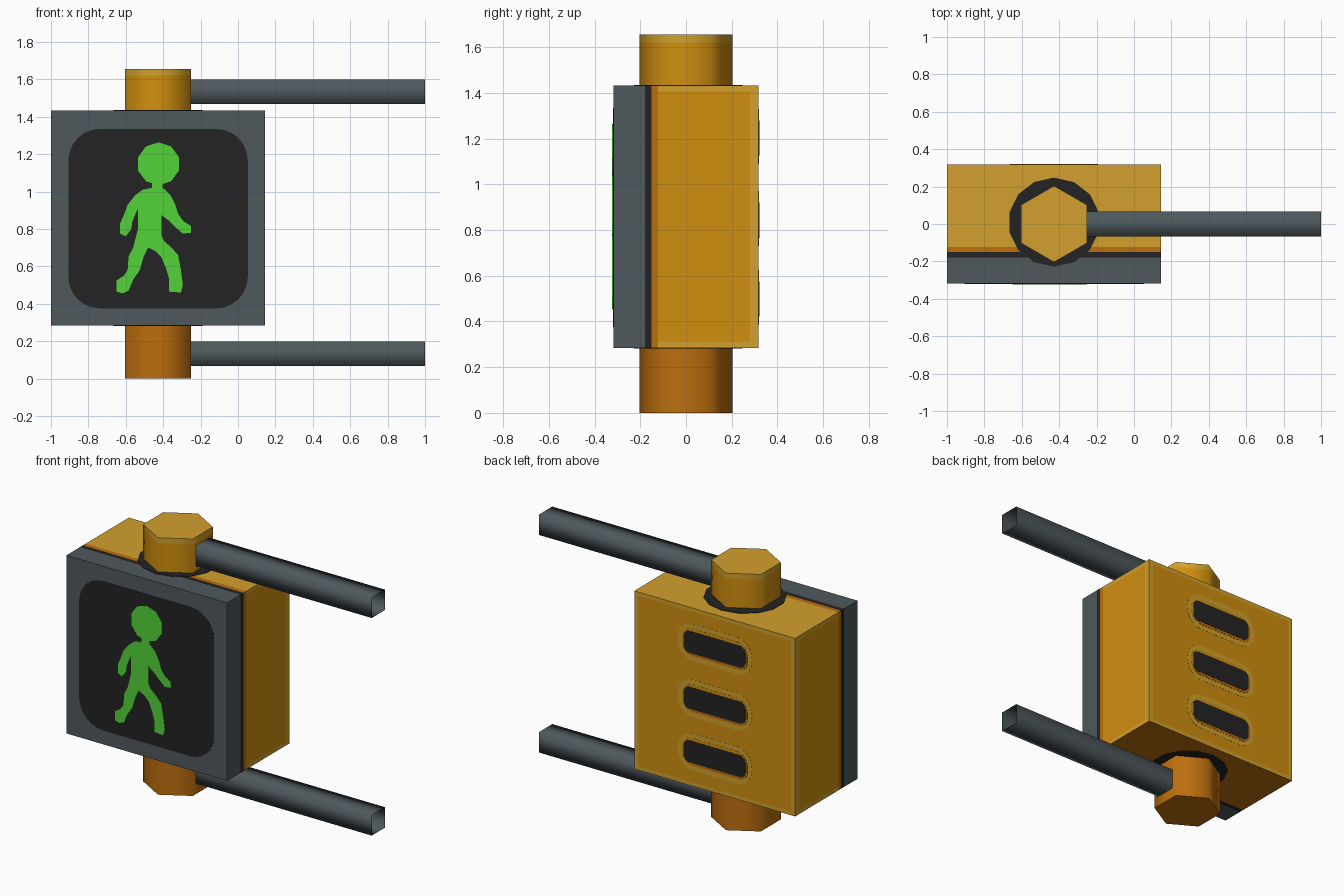
import bpy, bmesh, math
from mathutils import Vector

if "Cube" in bpy.data.objects:
    bpy.data.objects.remove(bpy.data.objects["Cube"])


def material(name, r, g, b):
    def lin(c):
        c /= 255
        return c / 12.92 if c <= 0.04045 else ((c + 0.055) / 1.055) ** 2.4
    m = bpy.data.materials.new(name)
    m.diffuse_color = (lin(r), lin(g), lin(b), 1)
    m.use_nodes = True
    m.node_tree.nodes["Principled BSDF"].inputs["Base Color"].default_value = m.diffuse_color
    return m


YELLOW = material("amber_yellow", 208, 143, 15)
LIGHT = material("light_amber", 210, 160, 45)
ORANGE = material("dark_orange", 188, 110, 14)
GREY = material("slate_grey", 78, 88, 92)
BLACK = material("soft_black", 35, 35, 35)
GREEN = material("signal_green", 82, 210, 56)

# Housing bounds and post axis
X0, X1, Y0, Y1, Z0, Z1 = -1.0, 0.145, -0.318, 0.318, 0.285, 1.432
CX = (X0 + X1) / 2


def finish(name, bm, mats, smooth_angle=None):
    bmesh.ops.recalc_face_normals(bm, faces=bm.faces)
    me = bpy.data.meshes.new(name)
    bm.to_mesh(me)
    bm.free()
    for m in mats:
        me.materials.append(m)
    if smooth_angle:
        me.shade_smooth()
        me.set_sharp_from_angle(angle=math.radians(smooth_angle))
    ob = bpy.data.objects.new(name, me)
    bpy.context.collection.objects.link(ob)
    return ob


def slice_at(bm, axis, values):
    for v in values:
        co, no = Vector(), Vector()
        co[axis], no[axis] = v, 1
        bmesh.ops.bisect_plane(bm, geom=bm.verts[:] + bm.edges[:] + bm.faces[:],
                               plane_co=co, plane_no=no)


SIDES = {
    "front": lambda u, v, w: (u, Y0 - w, v),
    "back": lambda u, v, w: (u, Y1 + w, v),
    "top": lambda u, v, w: (u, v, Z1 + w),
    "bottom": lambda u, v, w: (u, v, Z0 - w),
}


def plate(name, side, pts, depth, mat):
    """Thin painted plate lying on one side of the housing."""
    f = SIDES[side]
    bm = bmesh.new()
    lo = [bm.verts.new(f(u, v, 0)) for u, v in pts]
    hi = [bm.verts.new(f(u, v, depth)) for u, v in pts]
    n = len(pts)
    caps = [bm.faces.new(lo[::-1]), bm.faces.new(hi)]
    for i in range(n):
        j = (i + 1) % n
        bm.faces.new((lo[i], lo[j], hi[j], hi[i]))
    bmesh.ops.recalc_face_normals(bm, faces=bm.faces)
    bmesh.ops.triangulate(bm, faces=caps, ngon_method='EAR_CLIP')
    return finish(name, bm, [mat])


def rounded(cx, cy, hw, hh, r, seg=5):
    pts = []
    for k, (sx, sy) in enumerate(((1, 1), (-1, 1), (-1, -1), (1, -1))):
        for i in range(seg + 1):
            a = math.pi / 2 * (k + i / seg)
            pts.append((cx + sx * (hw - r) + r * math.cos(a),
                        cy + sy * (hh - r) + r * math.sin(a)))
    return pts


def ring(cx, cy, rx, ry, n):
    return [(cx + rx * math.cos(math.tau * (i + .5) / n),
             cy + ry * math.sin(math.tau * (i + .5) / n)) for i in range(n)]


# Housing: box sliced into colour bands
bm = bmesh.new()
bmesh.ops.create_cube(bm, size=1)
for v in bm.verts:
    v.co = (X1 if v.co.x > 0 else X0, Y1 if v.co.y > 0 else Y0, Z1 if v.co.z > 0 else Z0)
slice_at(bm, 0, (X0 + .03, X1 - .03))
slice_at(bm, 1, (-.18, -.15, -.122, .28))
slice_at(bm, 2, (Z0 + .025, Z1 - .025))
bm.normal_update()
for f in bm.faces:
    c, n = f.calc_center_median(), f.normal
    if c.y < -.18:
        k = 3
    elif c.y < -.15:
        k = 4
    elif c.y < -.122 or n.z < -.5:
        k = 2
    elif n.z > .5 or c.z < Z0 + .025 or c.z > Z1 - .025:
        k = 1
    elif n.y > .5:
        k = 1 if c.x < X0 + .03 or c.x > X1 - .03 else 0
    else:
        k = 1 if c.y > .28 else 0
    f.material_index = k
finish("housing", bm, [YELLOW, LIGHT, ORANGE, GREY, BLACK])

# Hexagonal post through the housing
bm = bmesh.new()
bmesh.ops.create_cone(bm, cap_ends=True, segments=6, radius1=.204, radius2=.204, depth=1.655)
bm.verts.ensure_lookup_table()
if max(v.co.x for v in bm.verts) > .19:      # points face front and back
    for v in bm.verts:
        v.co.x, v.co.y = -v.co.y, v.co.x
for v in bm.verts:
    v.co += Vector((CX, 0, 1.655 / 2))
slice_at(bm, 2, (.85, 1.62))
for f in bm.faces:
    z = f.calc_center_median().z
    f.material_index = 2 if z < .85 else (1 if z > 1.62 else 0)
finish("post", bm, [YELLOW, LIGHT, ORANGE], 65)

# Open square mounting arms
for name, z in (("upper_arm", 1.533), ("lower_arm", .132)):
    bm = bmesh.new()
    ends = [[bm.verts.new((x, sy * .067, z + sz * .066))
             for sy, sz in ((-1, -1), (1, -1), (1, 1), (-1, 1))] for x in (-.26, 1.0)]
    for i in range(4):
        j = (i + 1) % 4
        bm.faces.new((ends[0][i], ends[0][j], ends[1][j], ends[1][i]))
    finish(name, bm, [GREY], 100)

# Dark collars around the post
for side in ("top", "bottom"):
    plate(side + "_collar", side, ring(CX, .01, .245, .238, 14), .003, BLACK)

# Screen
plate("screen", "front", rounded(CX, .855, .48, .48, .17, 6), .002, BLACK)

# Walking figure
plate("figure_head", "front", ring(-.425, 1.148, .115, .115, 10), .005, GREEN)
outline = [(-.46, 1.06), (-.46, 1.02), (-.51, 1.01), (-.55, .98), (-.59, .93), (-.61, .875),
           (-.63, .83), (-.63, .775), (-.60, .76), (-.57, .80), (-.565, .84), (-.535, .91),
           (-.535, .80), (-.56, .70), (-.585, .655), (-.59, .58), (-.61, .55), (-.65, .525),
           (-.65, .465), (-.62, .455), (-.585, .47), (-.56, .53), (-.525, .58), (-.505, .65),
           (-.48, .70), (-.44, .68), (-.41, .65), (-.385, .59), (-.37, .54), (-.37, .465),
           (-.305, .46), (-.295, .50), (-.305, .58), (-.32, .66), (-.355, .70), (-.395, .735),
           (-.41, .765), (-.41, .875), (-.37, .845), (-.335, .81), (-.295, .775),
           (-.25, .78), (-.25, .815), (-.29, .84), (-.32, .88), (-.335, .93), (-.36, .98),
           (-.39, 1.01), (-.405, 1.02), (-.405, 1.06)]
plate("figure_body", "front", outline, .005, GREEN)

# Back vents: pale rim, orange lip, dark slot
for i, z in enumerate((1.21, .85, .505)):
    plate(f"vent_rim_{i}", "back", rounded(CX, z, .265, .12, .11), .001, LIGHT)
    plate(f"vent_field_{i}", "back", rounded(CX, z, .235, .09, .08), .002, YELLOW)
    plate(f"vent_lip_{i}", "back", rounded(CX - .008, z - .008, .225, .076, .05), .003, ORANGE)
    plate(f"vent_slot_{i}", "back", rounded(CX, z, .22, .07, .04), .004, BLACK)
